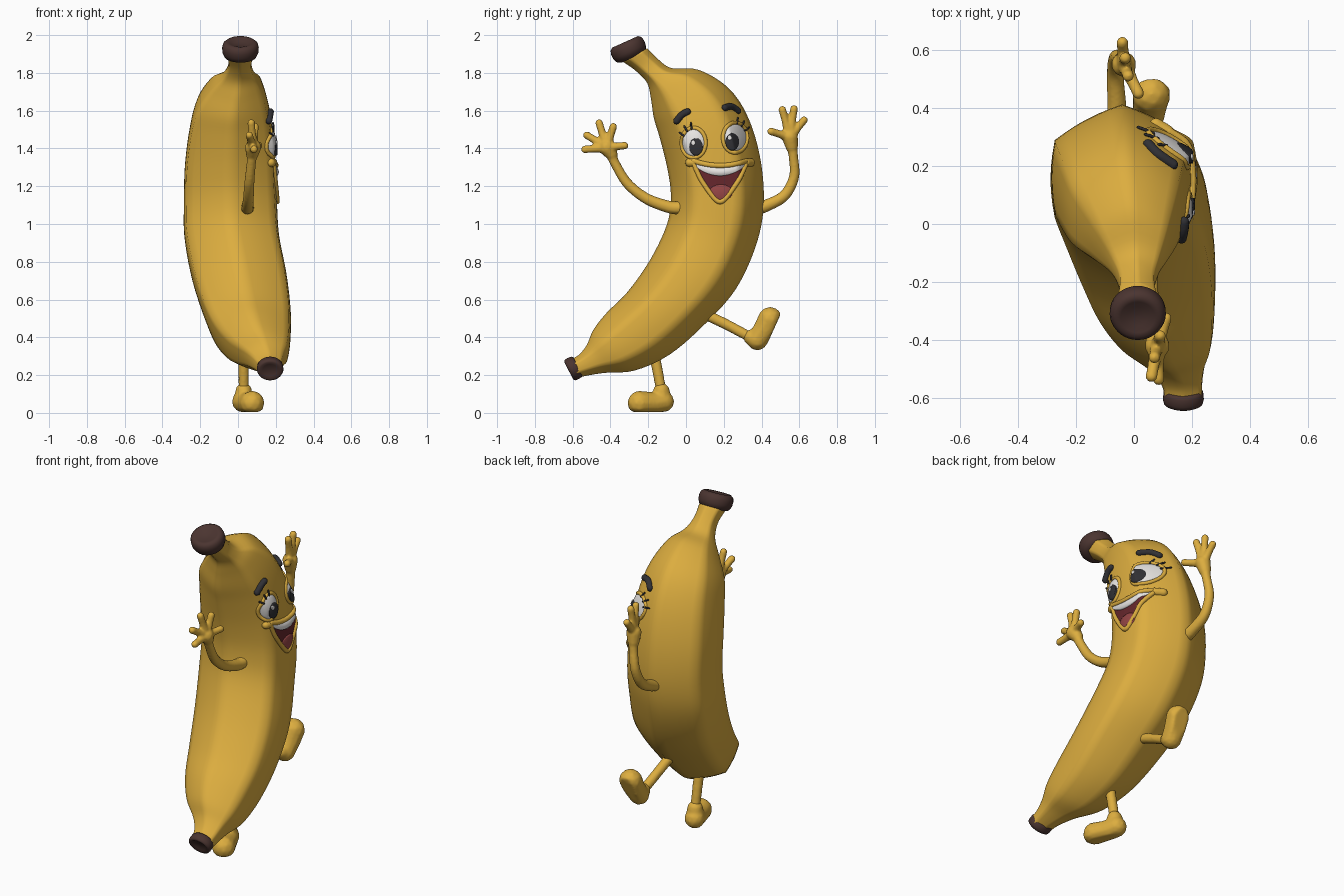
import bpy, bmesh, math
from mathutils import Vector, Matrix
from mathutils.bvhtree import BVHTree

if "Cube" in bpy.data.objects:
    bpy.data.objects.remove(bpy.data.objects["Cube"])


def mat(name, rgb):
    m = bpy.data.materials.new(name)
    m.diffuse_color = (*rgb, 1)
    m.use_nodes = True
    m.node_tree.nodes["Principled BSDF"].inputs["Base Color"].default_value = m.diffuse_color
    return m


YELLOW = mat("banana yellow", (0.72, 0.42, 0.05))
BROWN = mat("stem brown", (0.07, 0.035, 0.03))
BLACK = mat("soft black", (0.03, 0.03, 0.035))
WHITE = mat("white", (0.8, 0.78, 0.76))
DARK = mat("mouth red", (0.13, 0.02, 0.025))
TONGUE = mat("tongue red", (0.3, 0.06, 0.06))


def add(name, bm, material):
    me = bpy.data.meshes.new(name)
    bmesh.ops.recalc_face_normals(bm, faces=bm.faces)
    for f in bm.faces:
        f.smooth = True
    bm.to_mesh(me)
    bm.free()
    me.materials.append(material)
    ob = bpy.data.objects.new(name, me)
    bpy.context.collection.objects.link(ob)
    return ob


def spline(rows, n):
    """Catmull-Rom through rows of any width, n steps per span."""
    P = [Vector(r) for r in rows]
    out = []
    for i in range(len(P) - 1):
        a, b, c, d = P[max(i - 1, 0)], P[i], P[i + 1], P[min(i + 2, len(P) - 1)]
        for k in range(n):
            t = k / n
            out.append(0.5 * (2 * b + (c - a) * t + (2 * a - 5 * b + 4 * c - d) * t * t
                              + (3 * b - a - 3 * c + d) * t ** 3))
    return out + [P[-1]]


def loft(name, rows, material, ridge):
    """Skin of sections: inner y,z / outer y,z / centre x / half width x."""
    bm, rings = bmesh.new(), []
    for ly, lz, ry, rz, xc, rx in rows:
        ring = []
        for k in range(36):
            th = math.radians(k * 10)
            phi = math.radians((k * 10 + 30) % 60 - 30)
            f = 1 - ridge + ridge * math.cos(math.pi / 6) / math.cos(phi)
            s = f * math.sin(th)
            ring.append(bm.verts.new((xc + rx * (1 + 0.14 * ridge) * f * math.cos(th),
                                      (ly + ry) / 2 + s * (ry - ly) / 2,
                                      (lz + rz) / 2 + s * (rz - lz) / 2)))
        rings.append(ring)
    for a, b in zip(rings, rings[1:]):
        for k in range(36):
            j = (k + 1) % 36
            bm.faces.new((a[k], a[j], b[j], b[k]))
    bm.faces.new(rings[0])
    bm.faces.new(rings[-1])
    return add(name, bm, material)


# banana body
body = loft("banana_body", spline([
    (-.335, 1.86, -.205, 1.93, .012, .068), (-.265, 1.81, -.145, 1.87, .01, .062),
    (-.205, 1.745, -.075, 1.825, .005, .085), (-.185, 1.66, .07, 1.815, -.01, .135),
    (-.17, 1.56, .23, 1.715, -.03, .19), (-.14, 1.46, .335, 1.55, -.037, .22),
    (-.1, 1.3, .398, 1.32, -.042, .24), (-.08, 1.15, .41, 1.08, -.04, .247),
    (-.1, 1.0, .365, .87, -.033, .252), (-.19, .81, .26, .65, .005, .253),
    (-.31, .64, .1, .47, .043, .236), (-.42, .53, -.085, .31, .075, .205),
    (-.49, .44, -.27, .225, .11, .16), (-.525, .36, -.43, .212, .145, .1),
    (-.57, .305, -.535, .195, .165, .07), (-.62, .28, -.59, .18, .17, .066)], 5),
    YELLOW, 0.65)


def cap(name, c, axis, wide, profile):
    a = Vector(axis).normalized()
    n = Vector((a[1], -a[0]))
    rows = []
    for r, h in profile:
        m = Vector(c[1:]) + a * h
        rows.append((*(m - n * r), *(m + n * r), c[0], r * wide))
    return loft(name, rows, BROWN, 0.0)


# brown ends
cap("stem_cap", (.013, -.305, 1.925), (-.41, .91), 1.02,
    [(.06, -.05), (.083, -.04), (.094, -.015), (.095, .01), (.09, .03), (.075, .043),
     (.058, .04), (.035, .03), (.002, .028)])
cap("bottom_tip", (.17, -.603, .232), (-.87, -.45), 1.12,
    [(.054, -.035), (.061, -.025), (.063, 0), (.06, .014), (.05, .02), (.035, .012), (.002, .01)])

tree = BVHTree.FromPolygons([v.co for v in body.data.vertices],
                            [list(p.vertices) for p in body.data.polygons])


def surf(y, z):
    hit = tree.ray_cast(Vector((1, y, z)), Vector((-1, 0, 0)))[0]
    return hit.x if hit else 0.05


def blob(name, paths, material=YELLOW, voxel=0.008, plane=None):
    """Fused rounded tubes along x,y,z,radius paths, with an optional flat sole."""
    bm = bmesh.new()
    for path in paths:
        rough = spline(path, 24)
        last = None
        for p in rough:
            if last is None or (p.xyz - last).length > 0.3 * p[3] or p is rough[-1]:
                bmesh.ops.create_icosphere(bm, subdivisions=2, radius=p[3],
                                           matrix=Matrix.Translation(p.xyz))
                last = p.xyz.copy()
    if plane:
        o, n = Vector(plane[0]), Vector(plane[1]).normalized()
        for v in bm.verts:
            d = (v.co - o).dot(n)
            if d < 0:
                v.co -= n * d
    ob = add(name, bm, material)
    rm = ob.modifiers.new("fuse", "REMESH")
    rm.mode, rm.voxel_size, rm.use_smooth_shade = "VOXEL", voxel, True
    sm = ob.modifiers.new("soften", "SMOOTH")
    sm.factor, sm.iterations = 0.5, 3
    return ob


def on_face(pts, r, lift=0.0):
    return [(surf(y, z) + lift, y, z, r) for y, z in pts]


def arm(name, path, palm, fingers):
    """Arm, palm and fingers; fingers are given as tip x,y,z."""
    paths = [path, [(*path[-1][:3], .034), (*palm, .044)]]
    for tip in fingers:
        t, p = Vector(tip), Vector(palm)
        base = p + (t - p) * 0.25
        mid = p + (t - p) * 0.6
        paths.append([(*base, .026), (*mid, .021), (*t, .021)])
    blob(name, paths, voxel=0.007)


# arms with hands
arm("left_arm", [(.05, -.03, 1.085, .036), (.05, -.09, 1.09, .034), (.055, -.21, 1.135, .03),
                 (.06, -.31, 1.215, .028), (.07, -.375, 1.32, .026), (.075, -.395, 1.37, .03)],
    (.08, -.42, 1.405), [(.09, -.385, 1.515), (.07, -.46, 1.535), (.06, -.525, 1.47),
                         (.085, -.535, 1.395), (.11, -.325, 1.415)])
arm("right_arm", [(-.06, .36, 1.08, .036), (-.06, .42, 1.095, .034), (-.065, .52, 1.15, .03),
                  (-.06, .572, 1.25, .028), (-.045, .568, 1.36, .026), (-.04, .56, 1.41, .03)],
    (-.035, .55, 1.46), [(-.02, .51, 1.605), (-.03, .572, 1.61), (-.04, .625, 1.55),
                         (0.015, .45, 1.49)])

# legs and shoes
blob("standing_leg", [[(.03, -.17, .32, .03), (.03, -.15, .22, .029), (.03, -.13, .11, .028)]])
blob("standing_shoe", [[(.025, -.12, .06, .058), (.05, -.18, .052, .06), (.075, -.245, .052, .066)],
                       [(.028, -.128, .07, .054), (.03, -.13, .115, .045)]],
     plane=((0, 0, 0.004), (0, 0, 1)))
blob("raised_leg", [[(.03, .08, .53, .03), (.035, .2, .475, .029), (.05, .36, .39, .028)]])
blob("raised_shoe", [[(.05, .378, .388, .058), (.055, .415, .44, .062), (.06, .445, .495, .067)],
                     [(.05, .37, .39, .052), (.048, .345, .4, .043)]],
     plane=((0, .5, .52), (0, -.91, .41)))


def patch(name, top, bottom, off, dome, material):
    """Thin plate on the face between two y,z curves running left to right."""
    bm, n = bmesh.new(), len(top) - 1
    vs = [0] + [k / 10 for k in range(11)] + [1]
    grid = []
    for i, (a, b) in enumerate(zip(top, bottom)):
        u, col = i / n, []
        for j, v in enumerate(vs):
            y, z = a[0] + (b[0] - a[0]) * v, a[1] + (b[1] - a[1]) * v
            h = -0.006 if j in (0, len(vs) - 1) else off + dome * 4 * v * (1 - v) * math.sin(math.pi * u) ** 2
            col.append(bm.verts.new((surf(y, z) + h, y, z)))
        grid.append(col)
    for a, b in zip(grid, grid[1:]):
        for j in range(len(vs) - 1):
            bm.faces.new((a[j], a[j + 1], b[j + 1], b[j]))
    bmesh.ops.remove_doubles(bm, verts=bm.verts, dist=1e-5)
    return add(name, bm, material)


def oval(name, y, z, ry, rz, off, dome, material):
    arc = [math.pi * (1 - k / 20) for k in range(21)]
    patch(name, [(y + ry * math.cos(t), z + rz * math.sin(t)) for t in arc],
          [(y + ry * math.cos(t), z - rz * math.sin(t)) for t in arc], off, dome, material)


# eyes, brows and lashes
for side, y, z, py, pz, out in (("left", .04, 1.43, .053, 1.408, -1),
                                ("right", .26, 1.457, .245, 1.435, 1)):
    oval(side + "_eye", y, z, .058, .073, .004, .016, WHITE)
    oval(side + "_pupil", py, pz, .036, .046, .019, .005, BLACK)
    oval(side + "_eye_glint", py - .014, pz + .022, .01, .012, .026, .001, WHITE)
    rim = [(y + .064 * math.cos(t), z + .079 * math.sin(t))
           for t in (math.radians(15 * k) for k in range(25))]
    blob(side + "_eyelid", [on_face(rim, .012)], voxel=.005)
    lashes = []
    for deg in (30, 55, 80):
        t = math.radians(deg)
        lashes.append(on_face([(y + out * q * math.cos(t), z + 1.25 * q * math.sin(t))
                               for q in (.06, .073, .085)], .006, .012))
    blob(side + "_lashes", lashes, BLACK, .003)
blob("left_brow", [on_face([(-.05, 1.545), (-.022, 1.578), (.008, 1.595)], .019, .008)], BLACK, .005)
blob("right_brow", [on_face([(.205, 1.615), (.24, 1.622), (.275, 1.6)], .019, .008)], BLACK, .005)

# mouth: cavity, tongue, teeth, lips
us = [k / 24 for k in range(25)]
upper = [(.04 + .28 * u, 1.322 - .1 * u * (1 - u)) for u in us]
lower = [(.04 + .28 * u + .02 * math.sin(2 * math.pi * u),
          1.322 - .205 * max(0, 1 - abs(2 * u - 1) ** 2.0) ** .85) for u in us]
teeth = [(y, z - .042 * math.sin(math.pi * u) ** .6) for u, (y, z) in zip(us, upper)]
patch("mouth_cavity", upper, lower, .004, 0, DARK)
oval("tongue", .185, 1.167, .062, .042, .007, .006, TONGUE)
patch("upper_teeth", upper, teeth, .01, .008, WHITE)
blob("lower_lip", [on_face(lower[::2], .014, .002)], voxel=.005)
blob("upper_lip", [on_face([(y, z + .012) for y, z in upper[::3]], .015, .004)], voxel=.005)
for side, y in (("left", .03), ("right", .33)):
    blob(side + "_cheek", [on_face([(y - .012, 1.325), (y + .012, 1.325)], .024, -.006)], voxel=.005)
